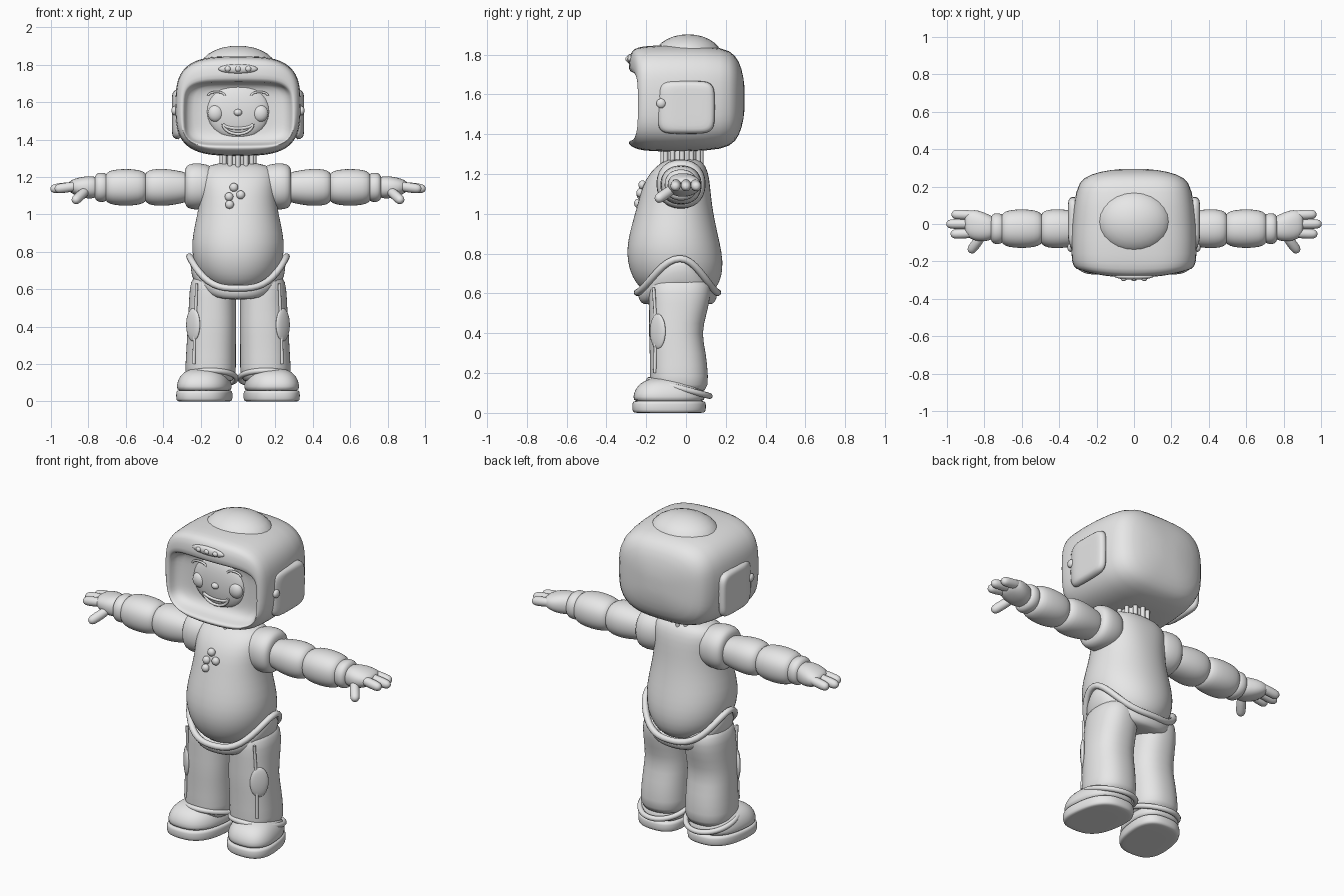
import bpy, bmesh, math
from mathutils import Matrix, Vector

if "Cube" in bpy.data.objects:
    bpy.data.objects.remove(bpy.data.objects["Cube"])

suit = bpy.data.materials.new("plain grey")
suit.diffuse_color = (0.8, 0.8, 0.8, 1)
suit.use_nodes = True
suit.node_tree.nodes["Principled BSDF"].inputs["Base Color"].default_value = suit.diffuse_color


def finish(name, data, mirror=False, subsurf=0):
    ob = bpy.data.objects.new(name, data)
    bpy.context.collection.objects.link(ob)
    data.materials.append(suit)
    if mirror:
        ob.modifiers.new("mirror", 'MIRROR').use_mirror_merge = False
    if subsurf:
        ob.modifiers.new("smooth", 'SUBSURF').levels = subsurf
        ob.modifiers["smooth"].render_levels = subsurf
    return ob


def oval(axis, pos, cu, cv, ru, rv, n=2.0, bow=0.0, skew=0.0, seg=32):
    """Superellipse ring across an axis; bow bends it back with width, skew turns it outward."""
    pts = []
    for i in range(seg):
        a = 2 * math.pi * i / seg
        c, s = math.cos(a), math.sin(a)
        u = cu + ru * math.copysign(abs(c) ** (2 / n), c)
        v = cv + rv * math.copysign(abs(s) ** (2 / n), s)
        if axis == 'X':
            pts.append((pos, u, v))
        elif axis == 'Y':
            pts.append((u, pos + bow * (u / 0.3) ** 2, v))
        else:
            pts.append((u + skew * (cv - v), v, pos))
    return pts


def loft(name, rings, mirror=False, subsurf=1):
    bm = bmesh.new()
    loops = [[bm.verts.new(p) for p in r] for r in rings]
    for a, b in zip(loops, loops[1:]):
        for i in range(len(a)):
            j = (i + 1) % len(a)
            bm.faces.new((a[i], a[j], b[j], b[i]))
    for loop in (loops[0], loops[-1]):
        mid = bm.verts.new(sum((v.co for v in loop), Vector()) / len(loop))
        for i in range(len(loop)):
            bm.faces.new((loop[i], loop[(i + 1) % len(loop)], mid))
    bmesh.ops.recalc_face_normals(bm, faces=bm.faces)
    for f in bm.faces:
        f.smooth = True
    me = bpy.data.meshes.new(name)
    bm.to_mesh(me)
    bm.free()
    return finish(name, me, mirror, subsurf)


def blobs(name, items, mirror=False):
    """Ellipsoids given as centre, radii and turn about z."""
    bm = bmesh.new()
    for c, r, turn in items:
        m = Matrix.Translation(c) @ Matrix.Rotation(turn, 4, 'Z') @ Matrix.Diagonal((*r, 1))
        bmesh.ops.create_uvsphere(bm, u_segments=24, v_segments=14, radius=1, matrix=m)
    for f in bm.faces:
        f.smooth = True
    me = bpy.data.meshes.new(name)
    bm.to_mesh(me)
    bm.free()
    return finish(name, me, mirror)


def tube(name, pts, r, cyclic=False, mirror=False):
    cu = bpy.data.curves.new(name, 'CURVE')
    cu.dimensions = '3D'
    cu.bevel_depth, cu.bevel_resolution, cu.use_fill_caps = r, 3, True
    sp = cu.splines.new('POLY')
    sp.points.add(len(pts) - 1)
    for p, q in zip(sp.points, pts):
        p.co = (*q, 1)
    sp.use_cyclic_u = cyclic
    sp.use_smooth = True
    return finish(name, cu, mirror)


# Helmet shell with a hollow visor opening
loft("helmet", [oval('Y', *r) for r in (
    (.295, 0, 1.58, .07, .06, 2.5), (.282, 0, 1.58, .18, .15, 3),
    (.25, 0, 1.58, .275, .22, 3.2), (.19, 0, 1.58, .312, .258, 3.2),
    (.0, 0, 1.58, .337, .27, 3.2), (-.18, 0, 1.58, .337, .267, 3.2),
    (-.245, 0, 1.58, .327, .258, 3.2, .02), (-.28, 0, 1.58, .312, .24, 3.2, .04),
    (-.293, 0, 1.55, .303, .195, 4, .05), (-.288, 0, 1.54, .29, .172, 4.5, .05),
    (-.25, 0, 1.54, .282, .166, 4.5, .04), (-.19, 0, 1.545, .255, .155, 4.5, .02),
    (-.18, 0, 1.55, .12, .09, 3))])
blobs("helmet_crest", [((0, .01, 1.79), (.2, .17, .112), 0)])

# Ear covers with knobs
loft("ear_cover", [oval('X', *r) for r in (
    (.30, 0, 1.535, .15, .14, 5), (.335, 0, 1.535, .145, .132, 5),
    (.35, .02, 1.535, .115, .12, 5), (.353, .02, 1.535, .09, .1, 5))], mirror=True)
blobs("ear_knob", [((.34, -.125, 1.555), (.016, .024, .024), 0)], mirror=True)

# Lamp bar above the visor
blobs("lamp_bar", [((0, -.28, 1.778), (.105, .018, .025), 0)])
blobs("lamps", [((x, -.293, 1.778), (.016, .012, .014), 0) for x in (-.055, 0, .055)])

# Face inside the visor
blobs("face", [((0, -.17, 1.55), (.17, .045, .15), 0)])
blobs("cheeks", [((.12, -.19, 1.54), (.042, .028, .045), 0)], mirror=True)
blobs("nose", [((0, -.215, 1.545), (.022, .018, .018), 0)])
tube("brow", [(.115 + .045 * math.cos(a), -.2, 1.635 + .02 * math.sin(a))
              for a in [math.pi * i / 10 for i in range(11)]], .006, mirror=True)
for nm, depth in (("upper_lip", .025), ("lower_lip", .055)):
    tube(nm, [(.08 * math.cos(a), -.208, 1.485 - depth * math.sin(a))
              for a in [math.pi * i / 14 for i in range(15)]], .008)

# Ribbed neck
loft("neck", [oval('Z', z, 0, -.02, .075, .085) for z in (1.2, 1.25, 1.3, 1.36)])
for i in range(12):
    a = math.pi * i / 6
    x, y = .085 * math.cos(a), -.02 + .095 * math.sin(a)
    tube("neck_rib", [(x, y, 1.24), (x, y, 1.35)], .013)

# Torso with round belly
loft("torso", [oval('Z', z, 0, (f + b) / 2, rx, (b - f) / 2, n) for z, rx, f, b, n in (
    (.60, .13, -.19, .12, 2), (.63, .175, -.235, .155, 2), (.68, .215, -.27, .18, 2.1),
    (.76, .243, -.297, .188, 2.1), (.85, .25, -.297, .172, 2.1), (.95, .23, -.272, .148, 2.1),
    (1.05, .208, -.243, .13, 2.2), (1.14, .205, -.22, .122, 2.3), (1.21, .205, -.18, .112, 2.4),
    (1.255, .18, -.13, .09, 2.4), (1.275, .11, -.09, .06, 2))])
blobs("chest_buttons", [((x, y, z), (.023, .02, .023), 0) for x, y, z in (
    (-.022, -.219, 1.145), (.014, -.23, 1.105), (-.048, -.228, 1.095), (-.045, -.241, 1.053))])


# Hips with a waistband that dips at front and back
def hem(t, k=1.0):
    s, c = math.sin(t), math.cos(t)
    return (.257 * k * s, -.03 - c * (.212 if c > 0 else .187) * k, .605 + .17 * abs(s) ** 3)


turns = [2 * math.pi * i / 48 for i in range(48)]
loft("hips", [[(x, y, z * (1 - d) + .5 * d) for x, y, z in (hem(t, k) for t in turns)]
              for k, d in ((.8, 0), (1.0, 0), (.99, .25), (.93, .5), (.8, .62))])
tube("waistband", [hem(t, 1.01) for t in turns], .018, cyclic=True)

# Trouser legs, knee patches, seams and cuffs
loft("leg", [oval('Z', *r, 2.3) for r in (
    (.68, .13, -.03, .115, .15), (.6, .135, -.03, .125, .158), (.5, .137, -.04, .127, .145),
    (.4, .14, -.055, .13, .132), (.3, .143, -.04, .132, .142), (.18, .147, -.035, .136, .147),
    (.1, .147, -.035, .136, .147))], mirror=True)
blobs("knee_patch", [((.24, -.142, .41), (.016, .052, .088), -.75)], mirror=True)
tube("leg_seam", [(.222, -.163, .63), (.225, -.155, .5), (.232, -.153, .38), (.236, -.157, .2)],
     .008, mirror=True)
tube("cuff", [(.15 + .14 * math.sin(t), -.033 - .152 * math.cos(t), .125 + .04 * math.cos(t))
              for t in turns], .015, cyclic=True, mirror=True)

# Shoes: flat sole and rounded upper, toes turned outward
loft("sole", [oval('Z', z, .18, -.085, .147 * k, .186 * k, 2.6, 0, .13) for z, k in (
    (0, .8), (0, .96), (.012, 1), (.048, 1), (.06, .97), (.06, .8))], mirror=True)
loft("shoe_upper", [oval('Z', z, .18, -.085, .145 * k, .182 * k, 2.5, 0, .13) for z, k in (
    (.05, .97), (.08, 1), (.115, .95), (.15, .8), (.172, .55), (.178, .25))], mirror=True)

# Puffy sleeves
for name, rows in (
    ("shoulder", ((.12, .1), (.17, .12), (.23, .127), (.27, .118), (.285, .095), (.285, .05))),
    ("upper_arm", ((.25, .07), (.28, .085), (.33, .097), (.40, .107), (.46, .103), (.495, .088), (.505, .05))),
    ("forearm", ((.485, .06), (.495, .085), (.53, .1), (.60, .106), (.67, .1), (.705, .085), (.715, .05))),
    ("wrist_cuff", ((.69, .06), (.705, .08), (.735, .085), (.76, .078), (.768, .05))),
):
    cz = 1.15 if name == "shoulder" else 1.145
    loft(name, [oval('X', x, -.025, cz, r, r * (.95 if name != "shoulder" else 1), 2.2, seg=24)
                for x, r in rows], mirror=True)

# Hands with three fingers and a thumb
loft("palm", [oval('X', *r, 2.3, seg=24) for r in (
    (.74, -.02, 1.145, .055, .05), (.78, -.02, 1.145, .072, .062), (.83, -.01, 1.145, .085, .058),
    (.88, -.002, 1.148, .078, .042), (.905, 0, 1.15, .05, .025))], mirror=True)


def digit(name, a, b, r):
    a, b = Vector(a), Vector(b)
    rot = (b - a).to_track_quat('Z', 'Y')
    length = (b - a).length
    loft(name, [[a + rot @ Vector(p) for p in oval('Z', z * length, 0, 0, r * k, r * k, seg=16)]
                for z, k in ((0, .9), (.4, 1), (.8, 1), (.93, .8), (1, .35))], mirror=True)


for y, tip in ((.052, .975), (0, 1.003), (-.054, .98)):
    digit("finger", (.85, y * .9, 1.153), (tip, y, 1.135), .027)
digit("thumb", (.81, -.06, 1.13), (.878, -.15, 1.068), .027)
